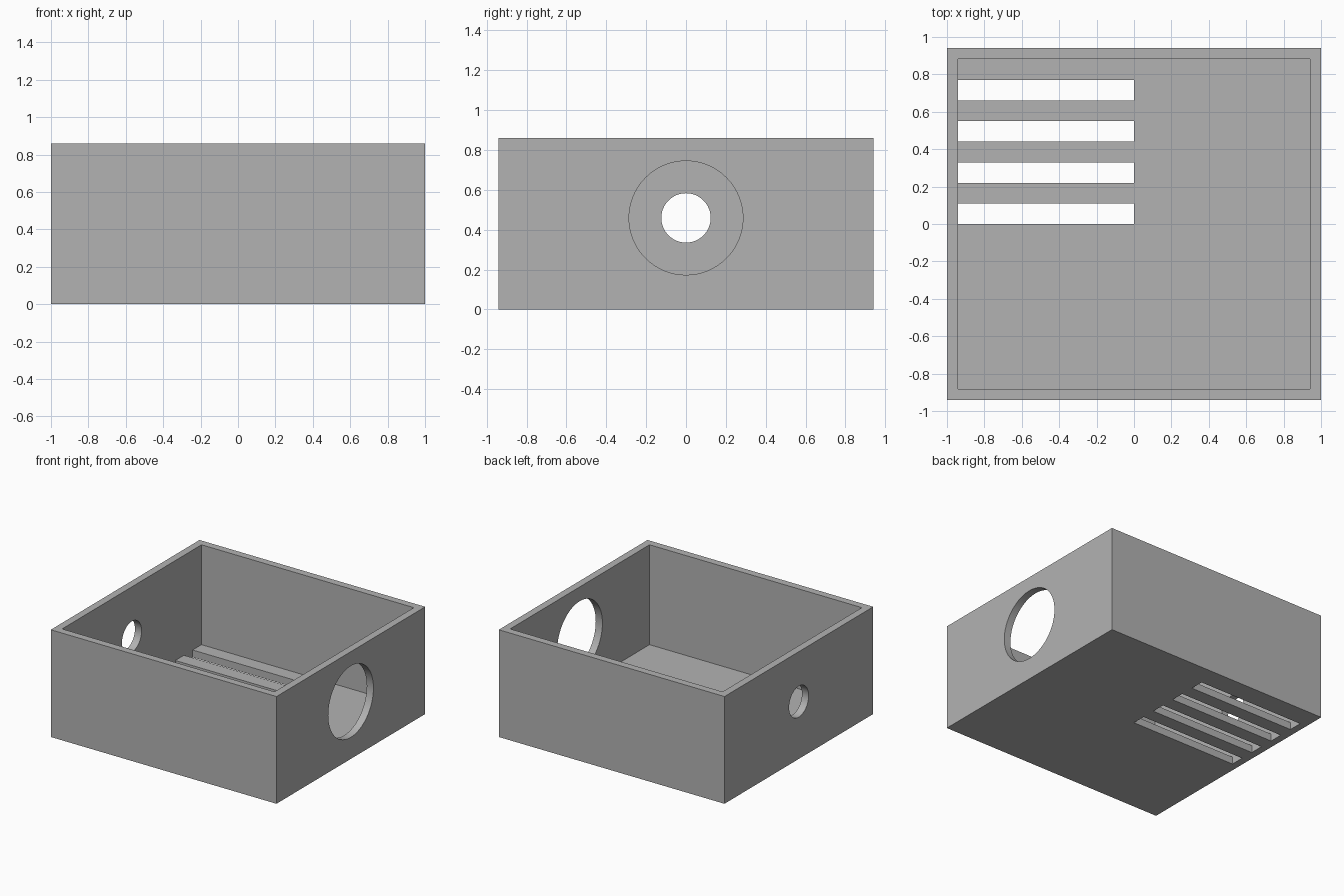
import bpy
from math import pi

default = bpy.data.objects.get("Cube")
if default:
    bpy.data.objects.remove(default, do_unlink=True)

WIDTH, DEPTH, HEIGHT = 2.0, 1.882, 0.859
WALL = 0.059
HOLE_Z = (HEIGHT + WALL) / 2
SLOT = 0.11

grey = bpy.data.materials.new("plain grey")
grey.use_nodes = True
colour = (0.45, 0.45, 0.45, 1)
grey.diffuse_color = colour
grey.node_tree.nodes["Principled BSDF"].inputs["Base Color"].default_value = colour


def box(name, low, high):
    centre = [(a + b) / 2 for a, b in zip(low, high)]
    bpy.ops.mesh.primitive_cube_add(size=1, location=centre)
    ob = bpy.context.object
    ob.name = name
    ob.scale = [b - a for a, b in zip(low, high)]
    bpy.ops.object.transform_apply(location=True, rotation=True, scale=True)
    ob.data.materials.append(grey)
    return ob


def wall_hole(name, radius, x):
    bpy.ops.mesh.primitive_cylinder_add(vertices=64, radius=radius, depth=4 * WALL,
                                        location=(x, 0, HOLE_Z), rotation=(0, pi / 2, 0))
    ob = bpy.context.object
    ob.name = name
    ob.data.materials.append(grey)
    return ob


# Solid block that becomes the open tray
tray = box("open_box", (-WIDTH / 2, -DEPTH / 2, 0), (WIDTH / 2, DEPTH / 2, HEIGHT))

# Inner cavity, open at the top
inner_x, inner_y = WIDTH / 2 - WALL, DEPTH / 2 - WALL
cutters = [box("cavity_cutter", (-inner_x, -inner_y, WALL), (inner_x, inner_y, HEIGHT + 1))]

# Large port on one side, small port on the other
cutters.append(wall_hole("large_port_cutter", 0.286, WIDTH / 2))
cutters.append(wall_hole("small_port_cutter", 0.124, -WIDTH / 2))

# Vent slots through the floor
for i in range(4):
    y = 2 * i * SLOT
    cutters.append(box("vent_slot_cutter", (-inner_x, y, -WALL), (0, y + SLOT, 2 * WALL)))

# Apply the cuts and remove the cutters
for cutter in cutters:
    cutter.hide_render = True
    mod = tray.modifiers.new("cut", "BOOLEAN")
    mod.operation = "DIFFERENCE"
    mod.solver = "EXACT"
    mod.object = cutter
    bpy.context.view_layer.objects.active = tray
    bpy.ops.object.modifier_apply(modifier=mod.name)
    bpy.data.objects.remove(cutter, do_unlink=True)

# Smooth port rims, crisp box edges
bpy.ops.object.select_all(action="DESELECT")
tray.select_set(True)
bpy.context.view_layer.objects.active = tray
bpy.ops.object.shade_smooth_by_angle(angle=pi / 6)
